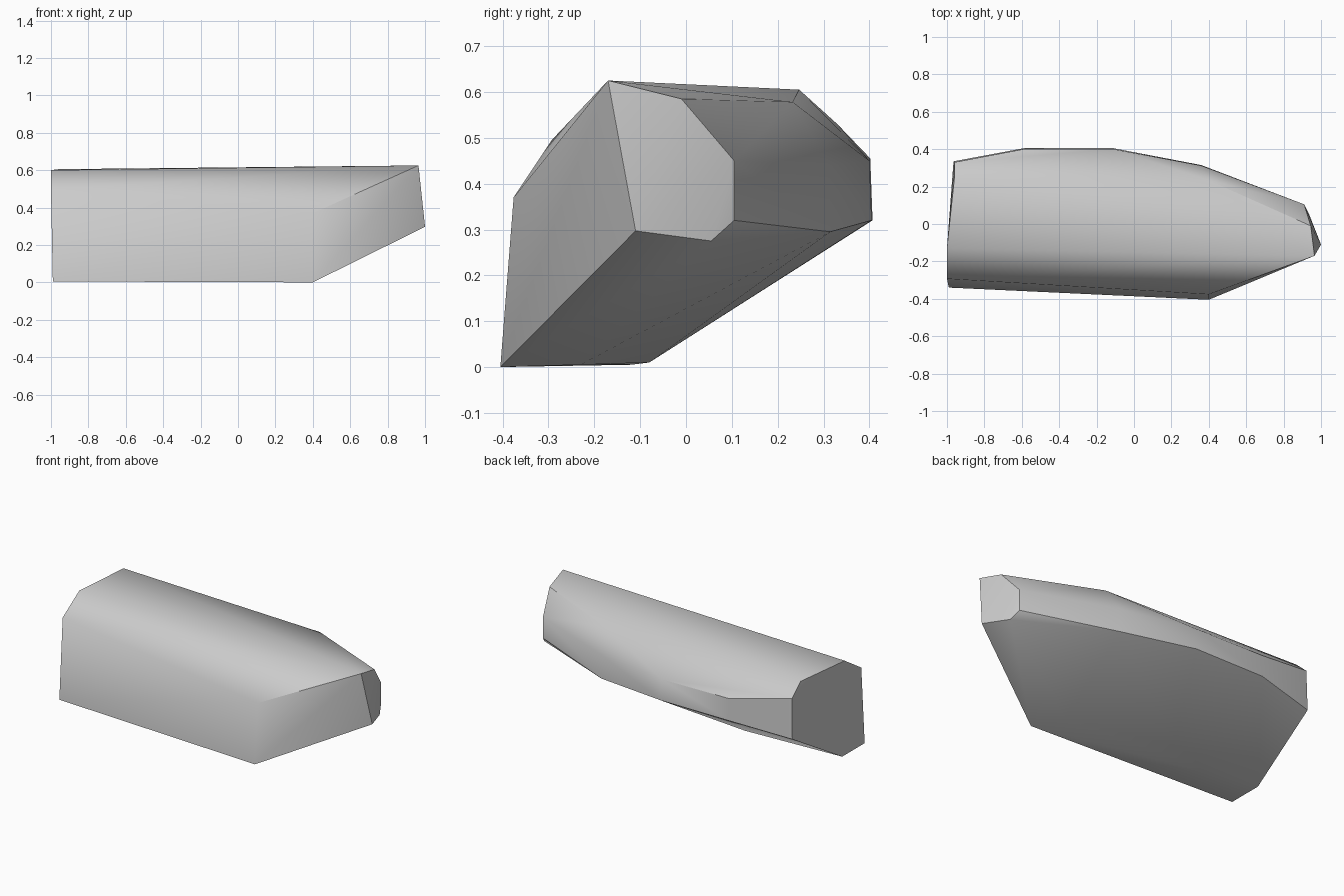
import bpy
import bmesh
from math import radians

cube = bpy.data.objects.get("Cube")
if cube:
    bpy.data.objects.remove(cube, do_unlink=True)

# One flat grey
grey = bpy.data.materials.new("plain_grey")
grey.use_nodes = True
colour = (0.6, 0.6, 0.6, 1.0)
grey.diffuse_color = colour
grey.node_tree.nodes["Principled BSDF"].inputs["Base Color"].default_value = colour

# Lengthwise ridges, each running from the wide left end to the narrow right end
ridges = {
    "bottom_front": [(-.99, -.34, .005), (.4, -.405, 0)],
    "front_shoulder": [(-1, -.293, .495), (.4, -.376, .37)],
    "top_front": [(-1, -.13, .6), (.965, -.17, .625)],
    "top_back": [(-.96, .247, .605), (.4, .233, .578), (.945, -.01, .585)],
    "back_upper": [(-.96, .33, .53), (-.58, .402, .455), (-.11, .4, .45),
                   (.36, .312, .44), (.91, .105, .45)],
    "back_lower": [(-.965, .335, .28), (-.58, .407, .32), (-.11, .405, .32),
                   (.36, .315, .295), (.91, .105, .32)],
    "bottom_back": [(-.99, -.12, .005), (-.35, -.08, .01), (.3, -.23, .005),
                    (.935, .055, .275), (1, -.11, .297)],
}

# Faceted body spanned between the ridges
bm = bmesh.new()
for path in ridges.values():
    for point in path:
        bm.verts.new(point)
hull = bmesh.ops.convex_hull(bm, input=bm.verts)
loose = [v for v in bm.verts if not v.link_faces]
bmesh.ops.delete(bm, geom=loose, context="VERTS")
bmesh.ops.dissolve_limit(bm, angle_limit=radians(2), verts=bm.verts, edges=bm.edges)
bmesh.ops.recalc_face_normals(bm, faces=bm.faces)

mesh = bpy.data.meshes.new("tapered_block")
bm.to_mesh(mesh)
bm.free()
mesh.materials.append(grey)
block = bpy.data.objects.new("tapered_block", mesh)
bpy.context.collection.objects.link(block)

# Soft flanks with crisp end faces
bpy.ops.object.select_all(action="DESELECT")
block.select_set(True)
bpy.context.view_layer.objects.active = block
bpy.ops.object.shade_smooth_by_angle(angle=radians(35))
